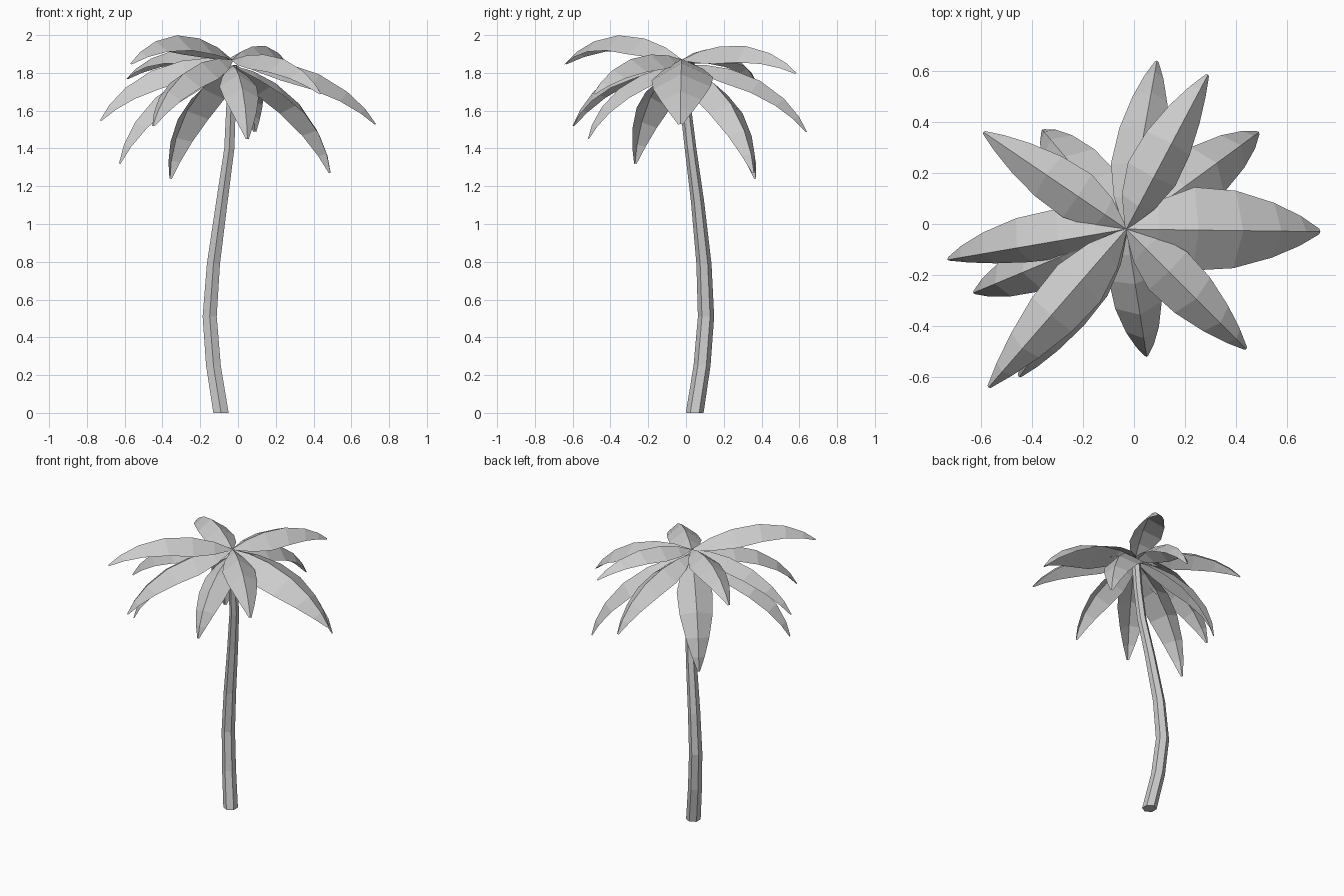
import bpy, math
from mathutils import Vector, Matrix

if "Cube" in bpy.data.objects:
    bpy.data.objects.remove(bpy.data.objects["Cube"])


def make_object(name, verts, faces):
    mesh = bpy.data.meshes.new(name)
    mesh.from_pydata([tuple(v) for v in verts], [], faces)
    mesh.update()
    ob = bpy.data.objects.new(name, mesh)
    bpy.context.collection.objects.link(ob)
    return ob


# Trunk: hexagonal rings along a bowed path (x, y, z, radius)
PATH = [(-0.09, 0.046, 0, 0.047), (-0.13, 0.085, 0.25, 0.045),
        (-0.15, 0.106, 0.51, 0.043), (-0.13, 0.095, 0.79, 0.04),
        (-0.085, 0.061, 1.12, 0.035), (-0.046, 0.024, 1.4, 0.031),
        (-0.037, -0.002, 1.62, 0.029), (-0.032, -0.018, 1.84, 0.028)]
SIDES = 6
verts, faces = [], []
for x, y, z, r in PATH:
    for i in range(SIDES):
        a = 2 * math.pi * (i + 0.5) / SIDES
        verts.append((x + r * math.cos(a), y + r * math.sin(a), z))
for k in range(len(PATH) - 1):
    for i in range(SIDES):
        j = (i + 1) % SIDES
        b = k * SIDES
        faces.append((b + i, b + j, b + SIDES + j, b + SIDES + i))
faces.append(tuple(reversed(range(SIDES))))
faces.append(tuple(range(len(verts) - SIDES, len(verts))))
make_object("trunk", verts, faces)

# Fronds share one profile: (position along chord, arch height, half width)
PROFILE = [(0, 0, 0.06), (0.14, 0.48, 0.68), (0.32, 0.85, 1.0),
           (0.54, 1.0, 0.93), (0.75, 0.8, 0.66), (0.9, 0.42, 0.36), (1, 0, 0.07)]


def frond(index, tip, width, arch, roll, fold):
    tip = Vector(tip)
    start = Vector((-0.03, -0.02, 1.87 if tip.z > 1.5 else 1.84))
    fold = math.radians(fold)
    chord = tip - start
    side = Vector((0, 0, 1)).cross(chord).normalized()
    up = chord.cross(side).normalized()
    rib = [start + chord * t + up * (h * arch * chord.length) for t, h, _ in PROFILE]
    verts, faces = [], []
    last = len(rib) - 1
    for i, p in enumerate(rib):
        tangent = (rib[min(i + 1, last)] - rib[max(i - 1, 0)]).normalized()
        turn = Matrix.Rotation(math.radians(roll), 3, tangent)
        s = turn @ side
        n = turn @ tangent.cross(side)
        w = PROFILE[i][2] * width
        across, drop = s * w * math.cos(fold), n * w * math.sin(fold)
        verts += [p + across - drop, p, p - across - drop]
    for i in range(last):
        a = 3 * i
        faces += [(a, a + 1, a + 4, a + 3), (a + 1, a + 2, a + 5, a + 4)]
    make_object(f"frond_{index:02d}", verts, faces)


# Tip position, half width, arch, roll, fold angle
FRONDS = [((0.09, 0.64, 1.49), 0.13, 0.16, 0, 36),
          ((0.29, 0.585, 1.80), 0.13, 0.16, 10, 36),
          ((0.49, 0.36, 1.27), 0.14, 0.16, 0, 32),
          ((0.73, -0.03, 1.53), 0.185, 0.14, 3, 28),
          ((0.44, -0.49, 1.69), 0.13, 0.15, 0, 36),
          ((0.05, -0.52, 1.45), 0.12, 0.17, 0, 34),
          ((-0.57, -0.64, 1.85), 0.14, 0.17, 0, 38),
          ((-0.45, -0.60, 1.52), 0.13, 0.16, -8, 36),
          ((-0.63, -0.27, 1.32), 0.13, 0.17, 0, 36),
          ((-0.73, -0.14, 1.55), 0.13, 0.16, -20, 38),
          ((-0.59, 0.36, 1.77), 0.125, 0.15, 0, 36),
          ((-0.36, 0.37, 1.24), 0.135, 0.16, 0, 32)]
for n, args in enumerate(FRONDS, 1):
    frond(n, *args)
